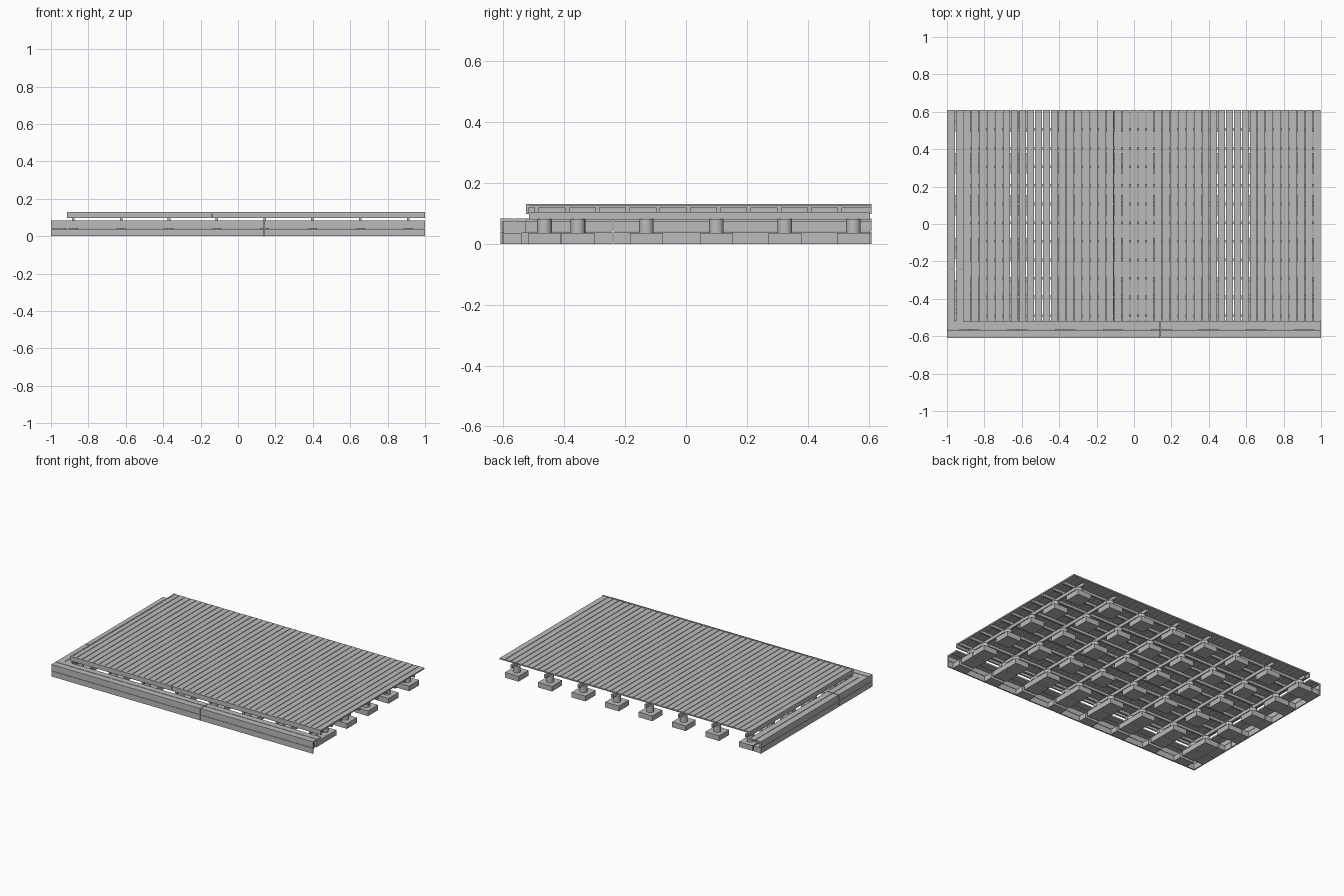
import bpy, bmesh
from mathutils import Matrix

cube = bpy.data.objects.get("Cube")
if cube:
    bpy.data.objects.remove(cube, do_unlink=True)

grey = bpy.data.materials.new("weathered grey")
grey.use_nodes = True
colour = (0.5, 0.5, 0.5, 1)
grey.diffuse_color = colour
grey.node_tree.nodes["Principled BSDF"].inputs["Base Color"].default_value = colour


def finish(name, bm):
    mesh = bpy.data.meshes.new(name)
    bm.to_mesh(mesh)
    bm.free()
    mesh.materials.append(grey)
    obj = bpy.data.objects.new(name, mesh)
    bpy.context.collection.objects.link(obj)
    return obj


def boxes(name, spans):
    """One object made of boxes, each given as x, y and z ranges."""
    bm = bmesh.new()
    for x, y, z in spans:
        centre = [(a + b) / 2 for a, b in (x, y, z)]
        size = [b - a for a, b in (x, y, z)]
        bmesh.ops.create_cube(bm, size=1, matrix=Matrix.Translation(centre)
                              @ Matrix.Diagonal((*size, 1)))
    return finish(name, bm)


def around(c, width):
    return (c - width / 2, c + width / 2)


def split(start, seam, end):
    return ((start, seam - 0.002), (seam + 0.002, end))


LEFT, RIGHT, FRONT, BACK = -0.915, 1.0, -0.525, 0.61
columns = [-0.88 + i * 0.2557 for i in range(8)]
rows = [-0.465, -0.355, -0.13, 0.10, 0.325, 0.55]
joist_rows = [-0.49 + i * 0.0995 for i in range(11)]

# Deck planks
pitch = (RIGHT - LEFT) / 45
boxes("deck_planks", [((LEFT + i * pitch + 0.002, LEFT + (i + 1) * pitch - 0.002),
                       (FRONT + 0.005, BACK), (0.119, 0.128)) for i in range(45)])

# Deck edge trim
boxes("front_deck_trim", [(x, (FRONT, FRONT + 0.01), (0.098, 0.13))
                          for x in split(LEFT, -0.14, RIGHT)])
boxes("side_deck_trim", [((LEFT, LEFT + 0.01), (FRONT, BACK), (0.098, 0.13))])

# Joists across the deck, resting on beams
boxes("joists", [((LEFT + 0.01, RIGHT - 0.005), around(y, 0.014), (0.102, 0.119))
                 for y in joist_rows])
boxes("beams", [(around(x, 0.014), (FRONT + 0.01, BACK - 0.005), (0.08, 0.102))
                for x in columns])

# Footing blocks and round pedestals
boxes("footing_blocks", [(around(x, 0.105), around(y, 0.109), (0, 0.036))
                         for x in columns for y in rows])
bm = bmesh.new()
for x in columns:
    for y in rows:
        bmesh.ops.create_cone(bm, cap_ends=True, segments=20, radius1=0.024,
                              radius2=0.024, depth=0.046,
                              matrix=Matrix.Translation((x, y, 0.058)))
pedestals = finish("pedestals", bm)
bpy.context.view_layer.objects.active = pedestals
pedestals.select_set(True)
bpy.ops.object.shade_smooth_by_angle()
pedestals.select_set(False)

# Lower step: two treads on each side, with a narrow gap
boxes("front_step_treads", [(x, y, (0.073, 0.083))
                            for x in split(-1, 0.14, RIGHT)
                            for y in ((-0.61, -0.567), (-0.563, -0.522))])
boxes("side_step_treads", [(x, y, (0.073, 0.083))
                           for y in split(-0.522, -0.24, BACK)
                           for x in ((-1, -0.957), (-0.953, LEFT + 0.003))])

# Step fascia boards, upper and lower
levels = ((0, 0.038), (0.04, 0.073))
boxes("front_step_fascia", [(x, (-0.61, -0.601), z)
                            for x in split(-1, 0.14, RIGHT) for z in levels])
boxes("side_step_fascia", [((-1, -0.991), y, z)
                           for y in split(-0.601, -0.24, BACK) for z in levels])

# Step bearers and their footings
boxes("front_step_bearers", [(around(x, 0.014), (-0.6, -0.525), (0.036, 0.073))
                             for x in columns])
boxes("side_step_bearers", [((-0.99, -0.92), around(y, 0.014), (0.036, 0.073))
                            for y in rows])
boxes("front_step_footings", [(around(x, 0.105), (-0.6, -0.54), (0, 0.036))
                              for x in columns])
boxes("side_step_footings", [((-0.99, -0.94), around(y, 0.109), (0, 0.036))
                             for y in rows])
